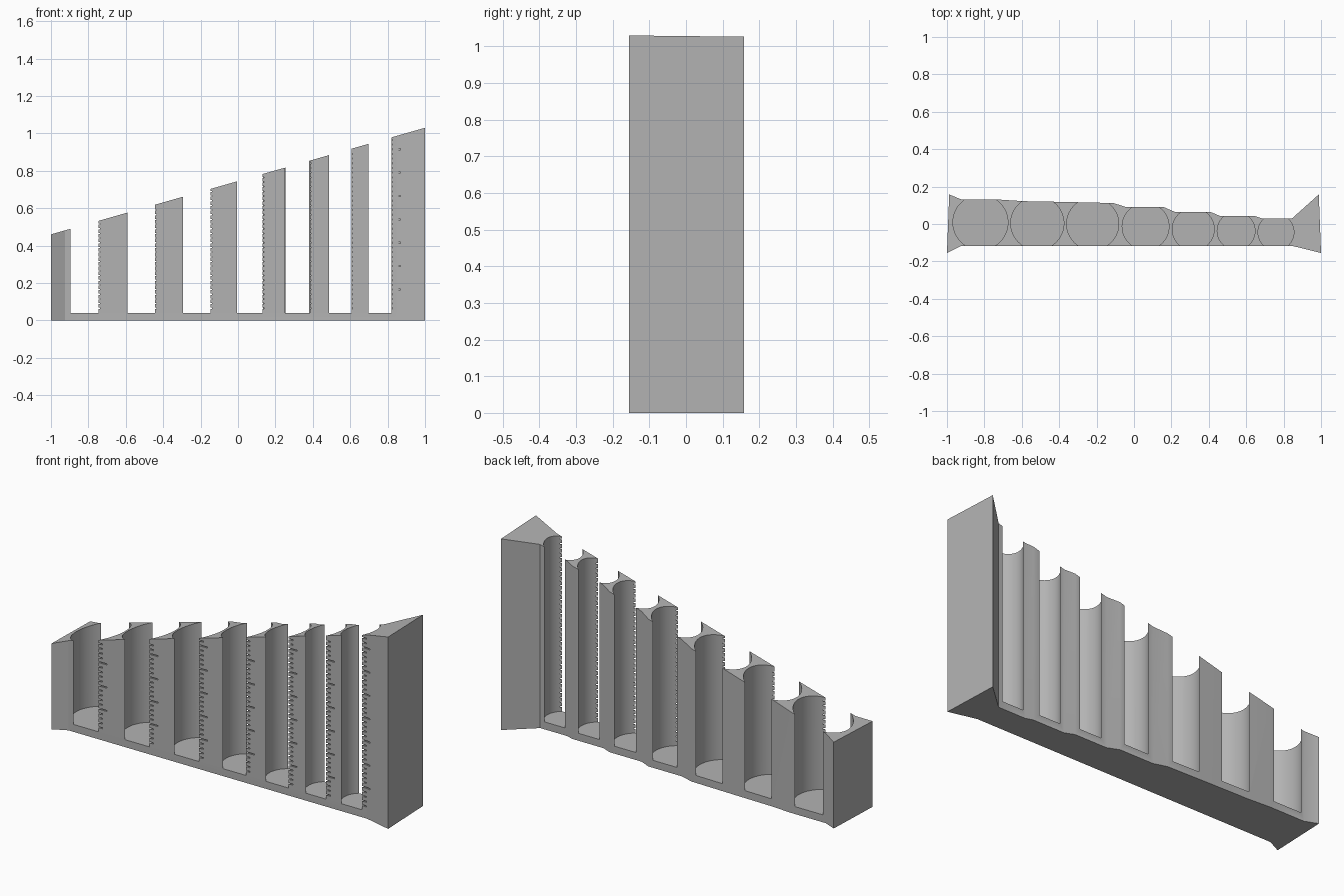
import bpy, bmesh, math
from mathutils import Matrix, Vector

cube = bpy.data.objects.get("Cube")
if cube:
    bpy.data.objects.remove(cube, do_unlink=True)

grey = bpy.data.materials.new("plain grey")
grey.use_nodes = True
grey.diffuse_color = (0.45, 0.45, 0.45, 1)
grey.node_tree.nodes["Principled BSDF"].inputs["Base Color"].default_value = (0.45, 0.45, 0.45, 1)

FRONT, FLOOR = -0.118, 0.04


def top(x):
    return 0.745 + 0.285 * x


def make_object(name, bm):
    bmesh.ops.recalc_face_normals(bm, faces=bm.faces)
    mesh = bpy.data.meshes.new(name)
    bm.to_mesh(mesh)
    bm.free()
    mesh.materials.append(grey)
    ob = bpy.data.objects.new(name, mesh)
    bpy.context.collection.objects.link(ob)
    return ob


# Stepped footprint with flared ends, extruded to a sloping top
outline = [(-1, -0.155), (-0.925, FRONT), (0.85, FRONT), (1, -0.155),
           (0.988, 0.158), (0.845, 0.03), (0.685, 0.03), (0.645, 0.043),
           (0.46, 0.043), (0.41, 0.064), (0.22, 0.064), (0.16, 0.09),
           (-0.04, 0.09), (-0.11, 0.112), (-0.375, 0.118), (-0.59, 0.122),
           (-0.715, 0.13), (-0.92, 0.13), (-0.988, 0.158)]
bm = bmesh.new()
base = bm.faces.new([bm.verts.new((x, y, 0)) for x, y in outline])
lifted = bmesh.ops.extrude_face_region(bm, geom=[base])["geom"]
for v in lifted:
    if isinstance(v, bmesh.types.BMVert):
        v.co.z = top(v.co.x)
rack = make_object("sorting_rack", bm)

# Tubes: centre x, radius, half width of the front slot
tubes = [(-0.821, 0.147, 0.075), (-0.517, 0.142, 0.073), (-0.221, 0.139, 0.073),
         (0.062, 0.125, 0.068), (0.317, 0.112, 0.067), (0.546, 0.101, 0.06),
         (0.759, 0.096, 0.061)]
bores, ticks = bmesh.new(), bmesh.new()
for x, r, half in tubes:
    y = FRONT + math.sqrt(r * r - half * half)
    bmesh.ops.create_cone(bores, cap_ends=True, segments=72, radius1=r, radius2=r, depth=1.2,
                          matrix=Matrix.Translation((x, y, FLOOR + 0.6)))
    # Engraved scale along the right edge of each slot, every fifth mark longer
    edge, step = x + half, 0.025
    for i in range(1, int((top(edge) - FLOOR - 0.01) / step) + 1):
        length = 0.05 if i % 5 == 0 else 0.025
        start = edge - 0.012
        width = edge + length - start
        place = Matrix.Translation((start + width / 2, FRONT, FLOOR + i * step))
        bmesh.ops.create_cube(ticks, size=1,
                              matrix=place @ Matrix.Diagonal((width, 0.012, 0.006, 1)))

for name, cutter_mesh in (("tube_cutter", bores), ("scale_cutter", ticks)):
    cutter = make_object(name, cutter_mesh)
    cutter.hide_render = True
    mod = rack.modifiers.new(name, "BOOLEAN")
    mod.operation, mod.solver, mod.object = "DIFFERENCE", "EXACT", cutter
    bpy.context.view_layer.objects.active = rack
    bpy.ops.object.modifier_apply(modifier=mod.name)
    bpy.data.objects.remove(cutter, do_unlink=True)

bpy.ops.object.select_all(action="DESELECT")
rack.select_set(True)
bpy.context.view_layer.objects.active = rack
bpy.ops.object.shade_smooth_by_angle(angle=math.radians(25))
